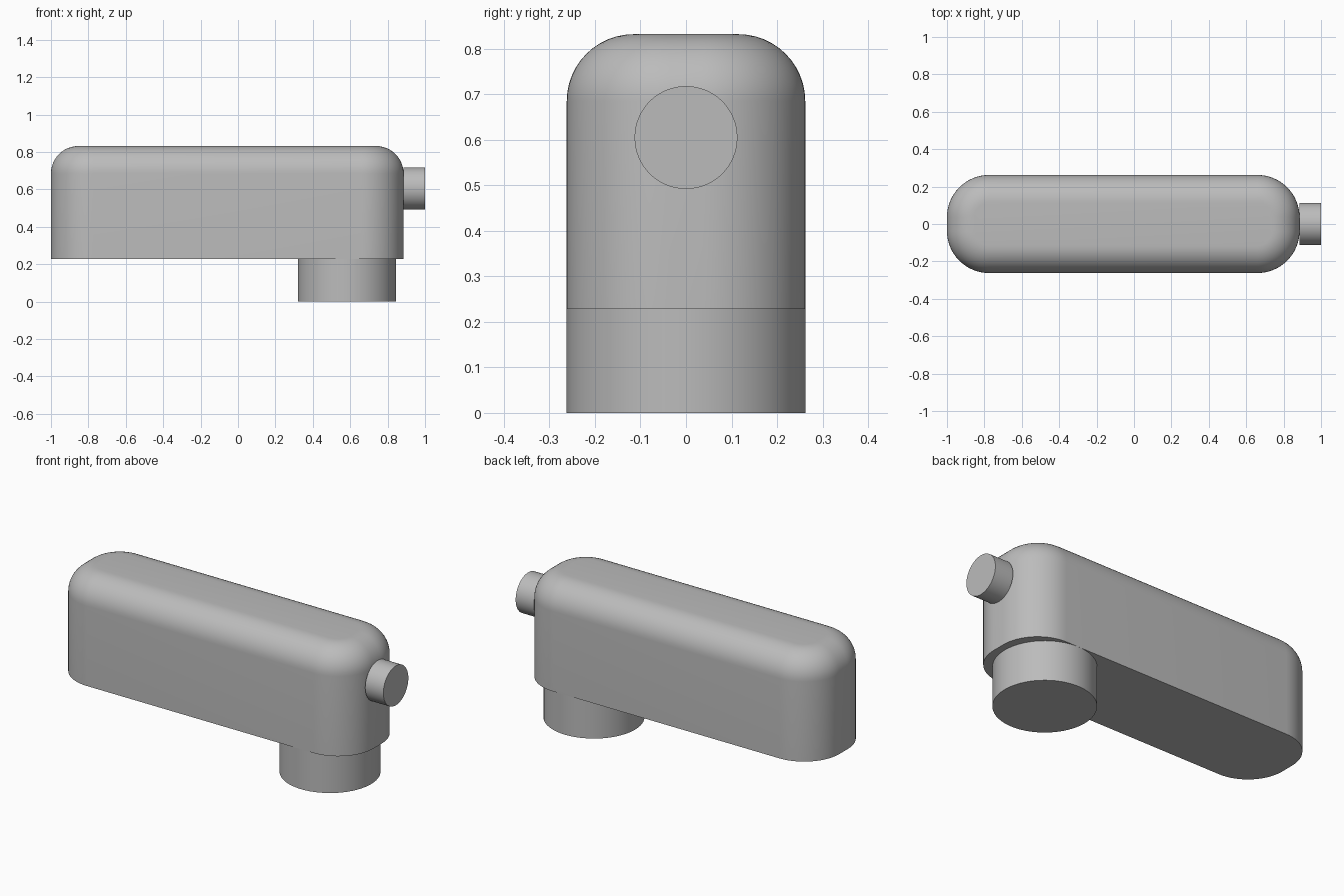
import bpy, bmesh, math
from mathutils import Matrix, Vector

cube = bpy.data.objects.get("Cube")
if cube:
    bpy.data.objects.remove(cube, do_unlink=True)

grey = bpy.data.materials.new("plain grey")
grey.use_nodes = True
grey.diffuse_color = (0.5, 0.5, 0.5, 1)
grey.node_tree.nodes["Principled BSDF"].inputs["Base Color"].default_value = (0.5, 0.5, 0.5, 1)


def finish(name, bm):
    bmesh.ops.recalc_face_normals(bm, faces=bm.faces)
    mesh = bpy.data.meshes.new(name)
    bm.to_mesh(mesh)
    bm.free()
    obj = bpy.data.objects.new(name, mesh)
    bpy.context.collection.objects.link(obj)
    mesh.materials.append(grey)
    bpy.ops.object.select_all(action='DESELECT')
    obj.select_set(True)
    bpy.context.view_layer.objects.active = obj
    bpy.ops.object.shade_smooth_by_angle(angle=math.radians(35))
    return obj


def rounded_outline(half_x, half_y, radius, steps=16):
    """Points round a rectangle with arc corners."""
    points = []
    for corner, (sx, sy) in enumerate([(1, 1), (-1, 1), (-1, -1), (1, -1)]):
        for i in range(steps + 1):
            a = (corner + i / steps) * math.pi / 2
            points.append((sx * (half_x - radius) + radius * math.cos(a),
                           sy * (half_y - radius) + radius * math.sin(a)))
    return points


def cylinder(name, radius, start, end):
    start, end = Vector(start), Vector(end)
    axis = end - start
    turn = axis.to_track_quat('Z', 'Y').to_matrix().to_4x4()
    bm = bmesh.new()
    bmesh.ops.create_cone(bm, cap_ends=True, segments=64, radius1=radius, radius2=radius,
                          depth=axis.length,
                          matrix=Matrix.Translation((start + end) / 2) @ turn)
    return finish(name, bm)


# Long housing: rounded plan, flat underside, filleted top rim
half_x, half_y, corner, fillet = 0.9425, 0.262, 0.225, 0.147
bottom, top, centre_x = 0.228, 0.832, -0.0575
levels = [(0, bottom)]
for i in range(13):
    a = i / 12 * math.pi / 2
    levels.append((fillet * (1 - math.cos(a)), top - fillet * (1 - math.sin(a))))

bm = bmesh.new()
rings = [[bm.verts.new((centre_x + x, y, z))
          for x, y in rounded_outline(half_x - d, half_y - d, corner - d)]
         for d, z in levels]
for low, high in zip(rings, rings[1:]):
    for i in range(len(low)):
        j = (i + 1) % len(low)
        bm.faces.new((low[i], low[j], high[j], high[i]))
bm.faces.new(rings[0])
bm.faces.new(rings[-1])
finish("housing", bm)

# Round port below and small stub on the end
cylinder("bottom_port", 0.262, (0.583, 0, 0), (0.583, 0, bottom))
cylinder("end_stub", 0.113, (0.885, 0, 0.605), (1, 0, 0.605))
